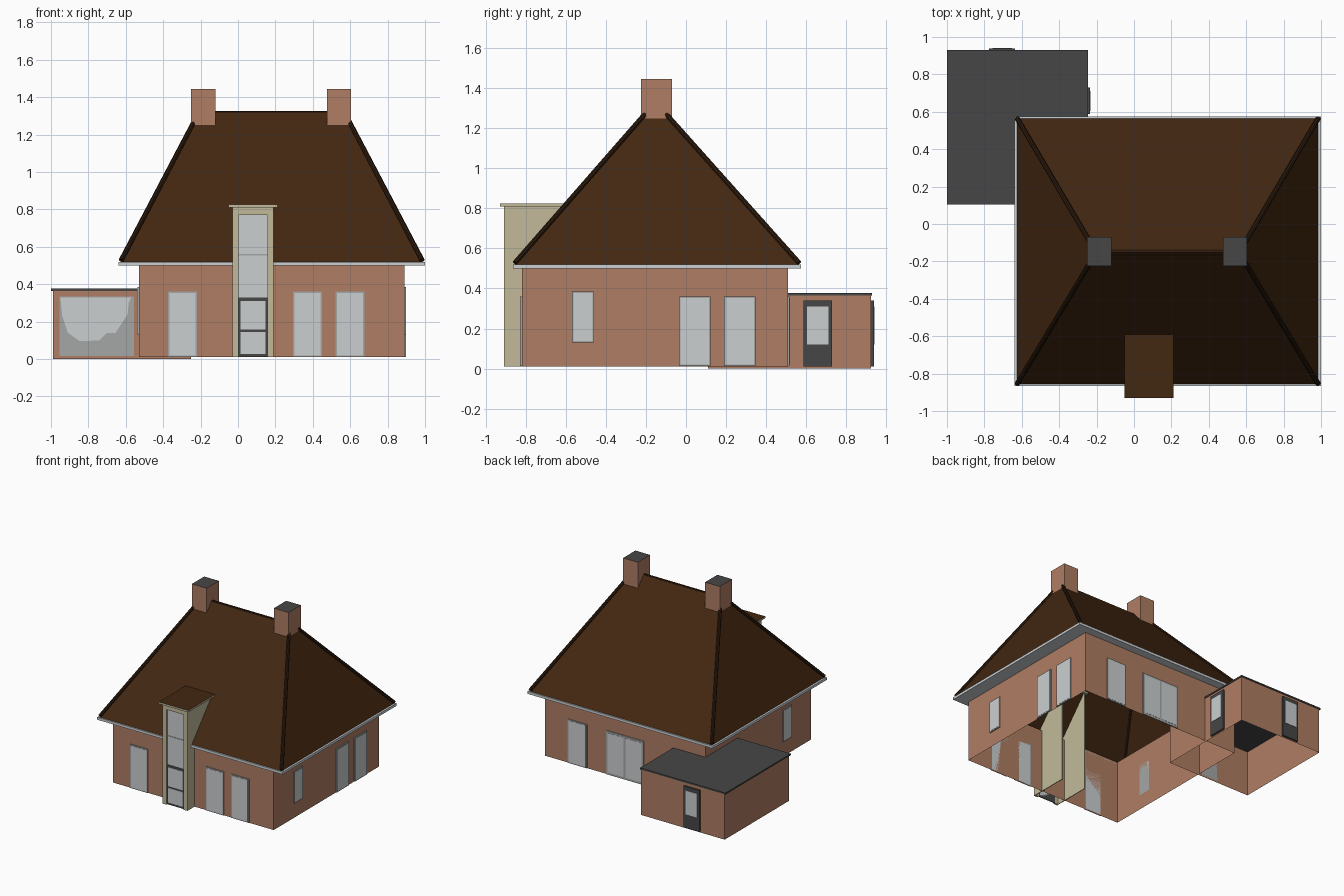
import bpy, bmesh
from mathutils import Vector

if "Cube" in bpy.data.objects:
    bpy.data.objects.remove(bpy.data.objects["Cube"])


def material(name, rgb):
    lin = [((c / 255 + 0.055) / 1.055) ** 2.4 for c in rgb]
    m = bpy.data.materials.new(name)
    m.use_nodes = True
    m.diffuse_color = (*lin, 1)
    m.node_tree.nodes["Principled BSDF"].inputs["Base Color"].default_value = (*lin, 1)
    return m


BRICK = material("brick", (175, 125, 99))
ROOF = material("brown roof", (66, 39, 17))
RIDGE = material("dark brown ridge", (44, 26, 12))
SLATE = material("dark grey", (70, 70, 70))
GUTTER = material("pale grey", (203, 208, 211))
GLASS = material("light glass", (203, 207, 208))
FRAME = material("mid grey", (165, 166, 166))
CREAM = material("cream", (194, 186, 154))


def finish(name, bm, mats):
    bmesh.ops.recalc_face_normals(bm, faces=bm.faces)
    me = bpy.data.meshes.new(name)
    bm.to_mesh(me)
    bm.free()
    ob = bpy.data.objects.new(name, me)
    for m in mats:
        me.materials.append(m)
    bpy.context.collection.objects.link(ob)
    return ob


def frustum(name, low, high, mat, bottom=True, top=True, top_mat=None):
    """Two stacked rectangles (x0, x1, y0, y1, z) joined by sides."""
    bm = bmesh.new()
    rings = []
    for x0, x1, y0, y1, z in (low, high):
        rings.append([bm.verts.new(p) for p in
                      ((x0, y0, z), (x1, y0, z), (x1, y1, z), (x0, y1, z))])
    a, b = rings
    for i in range(4):
        j = (i + 1) % 4
        bm.faces.new((a[i], a[j], b[j], b[i]))
    if bottom:
        bm.faces.new(a[::-1])
    if top:
        bm.faces.new(b).material_index = 1 if top_mat else 0
    return finish(name, bm, [mat, top_mat] if top_mat else [mat])


def box(name, x, y, z, mat, **kw):
    return frustum(name, (*x, *y, z[0]), (*x, *y, z[1]), mat, **kw)


def plate(name, wall, span, z, mat, out=0.008):
    """Thin panel standing proud of a wall given as (axis, sign, position)."""
    axis, sign, pos = wall
    depth = sorted((pos, pos + sign * out))
    x, y = (depth, span) if axis == "x" else (span, depth)
    return box(name, x, y, z, mat)


def window(name, wall, span, z, rim=0.008):
    plate(name + "_frame", wall, span, z, FRAME)
    plate(name + "_glass", wall, (span[0] + rim, span[1] - rim),
          (z[0] + rim, z[1] - rim), GLASS, 0.0095)


def glazed_door(name, wall, span, z):
    plate(name + "_leaf", wall, span, z, SLATE, 0.014)
    plate(name + "_glass", wall, (span[0] + 0.018, span[1] - 0.018),
          (z[0] + 0.11, z[1] - 0.03), GLASS, 0.017)


def tube(name, a, b, radius, mat):
    a, b = Vector(a), Vector(b)
    bm = bmesh.new()
    bmesh.ops.create_cone(bm, cap_ends=True, segments=8, radius1=radius,
                          radius2=radius, depth=(b - a).length)
    rot = (b - a).to_track_quat("Z", "Y").to_matrix().to_4x4()
    bmesh.ops.transform(bm, matrix=rot, verts=bm.verts)
    bmesh.ops.translate(bm, vec=(a + b) / 2, verts=bm.verts)
    return finish(name, bm, [mat])


# Main house walls, open above and below
HX, HY = (-0.53, 0.89), (-0.82, 0.51)
box("house_walls", HX, HY, (0.01, 0.52), BRICK, bottom=False, top=False)

# Eaves gutter: four strips around the walls
GX, GY, GZ = (-0.64, 1.0), (-0.865, 0.575), (0.5, 0.52)
box("gutter_front", GX, (GY[0], HY[0]), GZ, GUTTER)
box("gutter_back", GX, (HY[1], GY[1]), GZ, GUTTER)
box("gutter_right", (GX[0], HX[0]), HY, GZ, GUTTER)
box("gutter_left", (HX[1], GX[1]), HY, GZ, GUTTER)

# Hipped roof with ridge and hip tiles
eave = (-0.625, 0.985, -0.855, 0.565, 0.52)
crest = (-0.21, 0.57, -0.165, -0.14, 1.317)
frustum("hipped_roof", eave, crest, ROOF, bottom=False)
for i, side in enumerate(("right", "left")):
    for j, end in enumerate(("front", "back")):
        tube(f"hip_tiles_{end}_{side}", (eave[i], eave[2 + j], eave[4] + 0.008),
             (crest[i], crest[2 + j], crest[4]), 0.013, RIDGE)
tube("ridge_tiles", (crest[0], -0.152, 1.312), (crest[1], -0.152, 1.312), 0.013, RIDGE)

# Chimneys
for side, x in (("right", (-0.25, -0.12)), ("left", (0.475, 0.605))):
    box("chimney_" + side, x, (-0.225, -0.07), (1.23, 1.445), BRICK, top_mat=SLATE)

# House windows
front, back = ("y", -1, HY[0]), ("y", 1, HY[1])
left, right = ("x", 1, HX[1]), ("x", -1, HX[0])
TALL = (0.012, 0.36)
for i, x0 in enumerate((-0.375, 0.295, 0.52)):
    window(f"front_window_{i}", front, (x0, x0 + 0.155), TALL)
for i, y0 in enumerate((-0.035, 0.19)):
    window(f"left_window_{i}", left, (y0, y0 + 0.157), TALL)
for name, wall in (("left", left), ("right", right)):
    window(name + "_small_window", wall, (-0.57, -0.46), (0.13, 0.385))
window("back_tall_window", back, (0.515, 0.685), TALL)
plate("back_wide_frame", back, (0.015, 0.345), TALL, FRAME)
for i, x in enumerate(((0.03, 0.172), (0.188, 0.33))):
    plate(f"back_wide_glass_{i}", back, x, (0.03, 0.345), GLASS, 0.0095)

# Entrance bay: cheeks, front surround and flat canopy
PX, PY, PZ = (-0.03, 0.19), (-0.91, -0.59), (0.01, 0.81)
for i, x in enumerate(((PX[0], PX[0] + 0.006), (PX[1] - 0.006, PX[1]))):
    box(f"bay_cheek_{i}", x, PY, PZ, CREAM)
deep = (PY[0], PY[0] + 0.015)
box("bay_post_right", (PX[0], 0.003), deep, PZ, CREAM)
box("bay_post_left", (0.157, PX[1]), deep, PZ, CREAM)
box("bay_lintel", (0.003, 0.157), deep, (0.77, PZ[1]), CREAM)
box("bay_canopy", (-0.05, 0.21), (-0.93, -0.58), (0.81, 0.825), CREAM, top_mat=ROOF)

# Entrance glazing and door
bay = ("y", -1, -0.893)
span = (0.003, 0.157)
plate("bay_upper_glass", bay, span, (0.325, 0.77), GLASS, 0.004)
plate("bay_mullion", bay, span, (0.553, 0.561), FRAME, 0.006)
plate("entrance_door", bay, span, (0.01, 0.328), SLATE, 0.006)
for i, z in enumerate(((0.027, 0.145), (0.158, 0.31))):
    plate(f"entrance_glass_{i}", bay, (0.014, 0.146), z, GLASS, 0.009)

# Flat-roofed annex at the back corner
AX, AY = (-0.99, -0.25), (0.11, 0.925)
box("annex_walls", AX, AY, (0, 0.367), BRICK, bottom=False, top=False)
box("annex_roof", (-1.0, -0.245), (0.105, 0.93), (0.365, 0.377), SLATE)
glazed_door("annex_side_door", ("x", 1, AX[1]), (0.587, 0.73), (0.01, 0.34))
glazed_door("annex_back_door", ("y", 1, AY[1]), (-0.775, -0.635), (0.01, 0.34))

# Annex front window with a draped light shape on the pane
plate("annex_window", ("y", -1, AY[0]), (-0.955, -0.555), (0.015, 0.335), FRAME, 0.005)
drape = ((-0.95, 0.33), (-0.94, 0.23), (-0.91, 0.14), (-0.845, 0.095), (-0.74, 0.1),
         (-0.7, 0.14), (-0.655, 0.14), (-0.59, 0.24), (-0.585, 0.3), (-0.57, 0.33))
bm = bmesh.new()
bm.faces.new([bm.verts.new((x, AY[0] - 0.008, z)) for x, z in drape])
finish("annex_window_light", bm, [GLASS])
